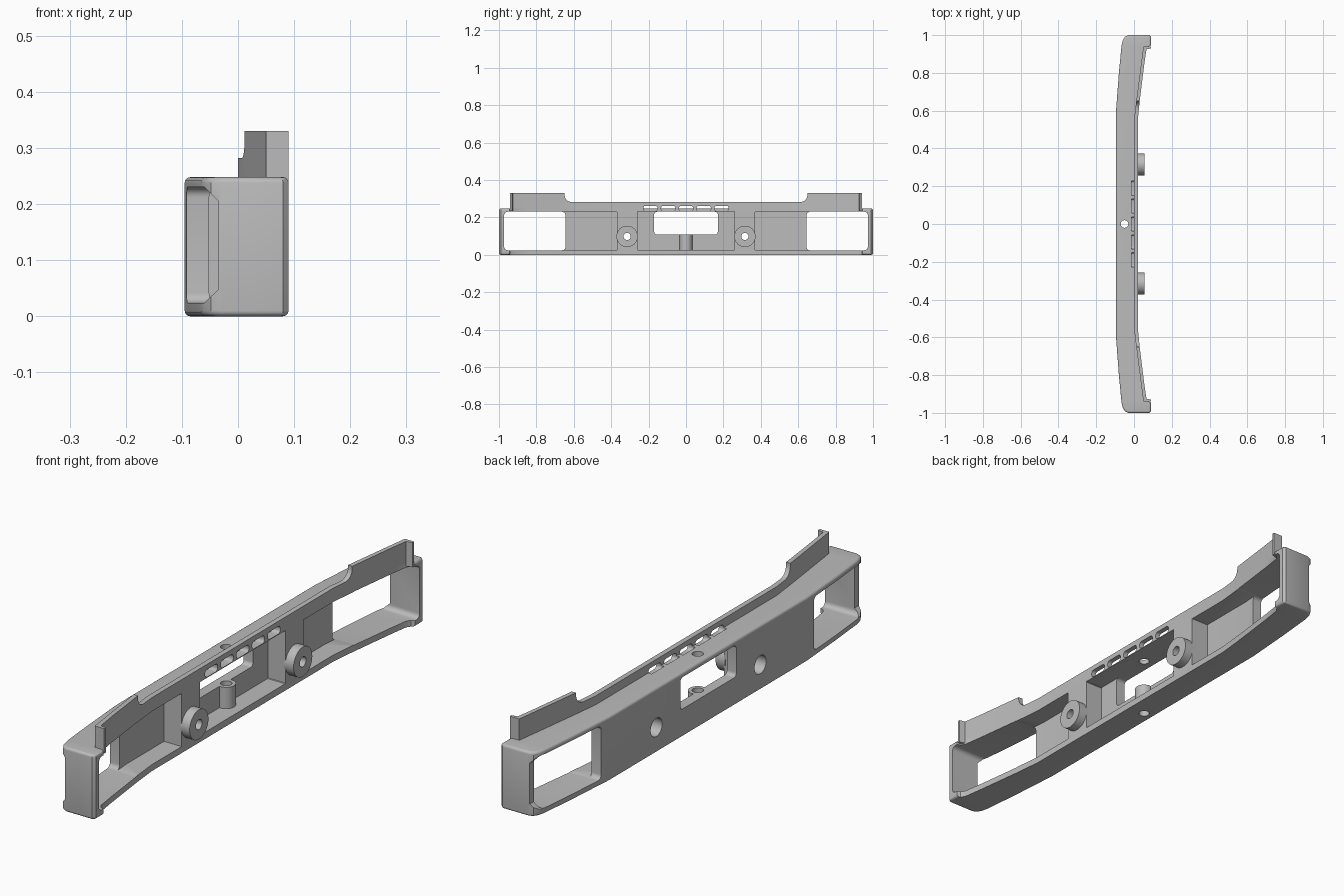
import bpy, bmesh, math
from mathutils import Vector

cube = bpy.data.objects.get("Cube")
if cube:
    bpy.data.objects.remove(cube, do_unlink=True)

grey = bpy.data.materials.new("plain grey")
grey.use_nodes = True
grey.diffuse_color = (0.5, 0.5, 0.5, 1)
grey.node_tree.nodes["Principled BSDF"].inputs["Base Color"].default_value = (0.5, 0.5, 0.5, 1)


def place(axis, a, b, c):
    """Profile point (a, b) at depth c along the chosen axis."""
    return {"z": (a, b, c), "x": (c, a, b), "y": (a, c, b)}[axis]


def prism(name, points, lo, hi, axis="z", round_test=None):
    bm = bmesh.new()
    base = [bm.verts.new(place(axis, a, b, lo)) for a, b in points]
    cap = [bm.verts.new(place(axis, a, b, hi)) for a, b in points]
    bm.faces.new(base)
    bm.faces.new(cap)
    for i in range(len(points)):
        j = (i + 1) % len(points)
        bm.faces.new((base[i], base[j], cap[j], cap[i]))
    bmesh.ops.recalc_face_normals(bm, faces=bm.faces)
    if round_test:
        rims = [e for e in bm.edges if abs(e.verts[0].co.z - e.verts[1].co.z) < 1e-4
                and all(round_test(v.co) for v in e.verts)]
        bmesh.ops.bevel(bm, geom=rims, offset=0.01, segments=4, profile=0.5, affect="EDGES")
    mesh = bpy.data.meshes.new(name)
    bm.to_mesh(mesh)
    bm.free()
    mesh.materials.append(grey)
    obj = bpy.data.objects.new(name, mesh)
    bpy.context.collection.objects.link(obj)
    return obj


def rounded(a0, a1, b0, b1, r, steps=6):
    """Rounded rectangle outline."""
    pts = []
    for k, (a, b) in enumerate([(a1 - r, b1 - r), (a0 + r, b1 - r), (a0 + r, b0 + r), (a1 - r, b0 + r)]):
        for i in range(steps + 1):
            t = (k + i / steps) * math.pi / 2
            pts.append((a + r * math.cos(t), b + r * math.sin(t)))
    return pts


def disc(a, b, r):
    return [(a + r * math.cos(t * math.pi / 20), b + r * math.sin(t * math.pi / 20)) for t in range(40)]


def mirrored(half):
    return half + [(x, -y) for x, y in reversed(half)]


def flip(points, side):
    return [(x, y * side) for x, y in points]


def cut(obj, cutters):
    for c in cutters:
        c.hide_render = True
        mod = obj.modifiers.new("cut", "BOOLEAN")
        mod.operation, mod.solver, mod.object = "DIFFERENCE", "EXACT", c
    bpy.context.view_layer.update()
    graph = bpy.context.evaluated_depsgraph_get()
    mesh = bpy.data.meshes.new_from_object(obj.evaluated_get(graph))
    obj.modifiers.clear()
    obj.data = mesh


# Bumper beam, with rounded rims everywhere but the inner edge
inner = [(0.076, 0.94), (0.066, 0.925), (0.055, 0.85), (0.03, 0.65), (0.02, 0.55)]
beam_half = [(-0.095, 0.6), (-0.08, 0.8), (-0.066, 0.945), (-0.06, 0.972), (-0.048, 0.992),
             (-0.03, 1.0), (0.08, 1.0), (0.09, 0.99), (0.09, 0.945)] + inner
beam = prism("bumper_beam", mirrored(beam_half), 0, 0.248,
             round_test=lambda p: p.x < 0 or abs(p.y) > 0.942)

# Upright rear lip with hooked ends
lip_half = [(0, 0.55), (0.012, 0.65), (0.034, 0.82), (0.05, 0.94), (0.09, 0.94), (0.09, 0.93)] + inner[1:]
lip = prism("rear_lip", mirrored(lip_half), 0.235, 0.33)

# Lip is lower along the middle, with curved steps
step = []
for i in range(9):
    t = i / 8 * math.pi / 2
    step.append((0.61 + 0.04 * math.sin(t), 0.322 - 0.04 * math.cos(t)))
step.append((0.65, 0.4))
low_middle = prism("lip_step_cutter", step + [(-a, b) for a, b in reversed(step)], -0.2, 0.3, "x")

# Row of vent slots
slots = [prism("slot_cutter", rounded(k * 0.095 - 0.038, k * 0.095 + 0.038, 0.233, 0.262, 0.012),
               -0.014, 0.1, "x") for k in range(-2, 3)]

# Openings and recesses
holes = [prism("plate_window_cutter", rounded(-0.17, 0.17, 0.108, 0.23, 0.015), -0.2, 0.1, "x"),
         prism("plate_recess_cutter", rounded(-0.26, 0.26, 0.026, 0.23, 0.002, 1), -0.055, 0.1, "x"),
         prism("pin_hole_cutter", disc(-0.05, 0, 0.02), -0.1, 0.4)]
corner = [(-0.3, 0.024), (-0.06, 0.024), (-0.035, 0.048), (-0.035, 0.205), (-0.06, 0.23), (-0.3, 0.23)]
pocket = [(-0.055, 0.37), (-0.055, 0.6), (-0.05, 0.66), (0.2, 0.66), (0.2, 0.37)]
for s in (-1, 1):
    lo, hi = sorted((s * 0.645, s * 0.972))
    holes.append(prism("lamp_window_cutter", rounded(lo, hi, 0.024, 0.23, 0.018), -0.3, 0.3, "x"))
    lo, hi = sorted((s * 0.9, s * 1.1))
    holes.append(prism("lamp_corner_cutter", corner, lo, hi, "y"))
    holes.append(prism("side_recess_cutter", flip(pocket, s), 0.025, 0.229))
    holes.append(prism("bolt_head_cutter", disc(s * 0.315, 0.098, 0.035), -0.2, -0.03, "x"))
    holes.append(prism("bolt_hole_cutter", disc(s * 0.315, 0.098, 0.019), -0.2, 0.2, "x"))

cut(beam, slots + holes)
cut(lip, [low_middle] + slots)

# Mounting rings on the inner side
parts = [beam, lip]
for s, side in ((1, "left"), (-1, "right")):
    ring = prism("mount_ring_back" if s > 0 else "mount_ring_front", disc(s * 0.315, 0.098, 0.057), 0.015, 0.055, "x")
    cut(ring, [h for h in holes if h.name.startswith("bolt_hole")])
    parts.append(ring)

# Pin socket under the plate window
socket = prism("pin_socket", disc(-0.05, 0, 0.034), 0.02, 0.108)
cut(socket, [holes[2]])
parts.append(socket)

for c in slots + holes + [low_middle]:
    bpy.data.objects.remove(c, do_unlink=True)

# Smooth curved faces, keep hard edges
bpy.ops.object.select_all(action="DESELECT")
for p in parts:
    p.select_set(True)
bpy.context.view_layer.objects.active = beam
bpy.ops.object.shade_smooth_by_angle(angle=math.radians(30))
